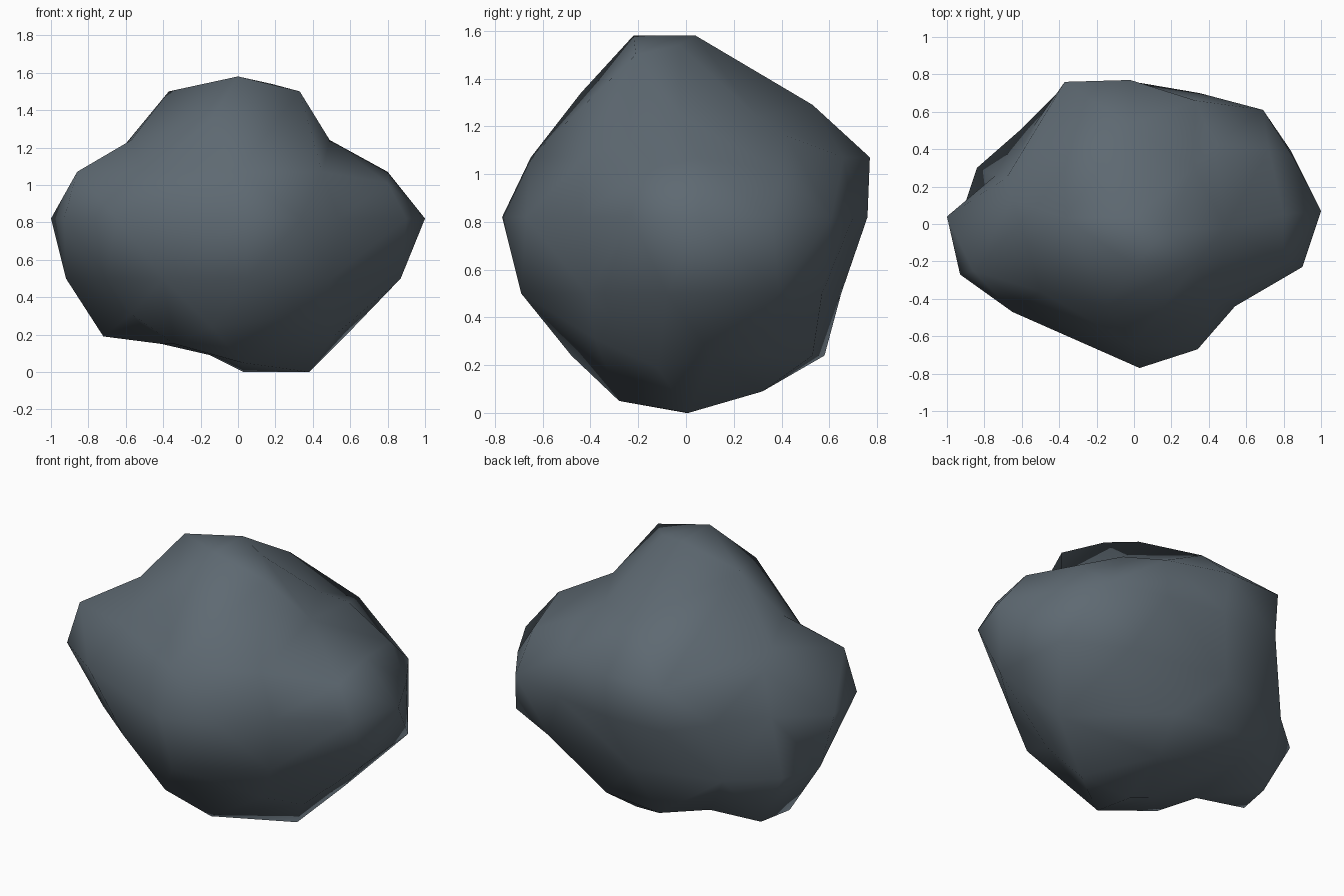
import bpy, bmesh
from mathutils import Vector

# Boulder contour rings: height -> (x, y) corner points
rings = {
    1.58: [(0, .04), (0, -.22)],
    1.54: [(.18, -.03)],
    1.50: [(-.37, .03), (.33, -.21)],
    1.34: [(-.15, -.44)],
    1.29: [(-.03, .53)],
    1.24: [(.49, -.02), (-.57, -.1), (.32, .3)],
    1.16: [(-.65, .13), (.43, .42)],
    1.07: [(.8, .05), (.33, .66), (-.02, .77), (-.37, .76),
           (-.68, .25), (-.86, -.25), (-.5, -.36), (0, -.65), (.45, -.43)],
    1.01: [(.8, -.2), (.72, .4)],
    0.82: [(1, .07), (.9, -.23), (.54, -.44), (.34, -.67), (.03, -.77),
           (-.65, -.47), (-.93, -.27), (-1, .04), (-.74, .26), (-.54, .52), (-.36, .75),
           (0, .76), (.35, .7), (.69, .61), (.85, .36)],
    0.50: [(.84, .39), (.87, -.08), (.5, -.41), (.05, -.69), (-.4, -.5), (-.7, -.26),
           (-.92, .06), (-.84, .3), (-.6, .51), (-.1, .65), (.5, .57)],
    0.31: [(.43, -.38), (-.57, -.17)],
    0.24: [(.62, .11), (.15, .53), (-.23, .58), (-.43, .39), (-.14, -.48)],
    0.19: [(-.72, .06), (-.68, .27), (.51, -.12)],
    0.15: [(-.34, -.21), (-.41, .03)],
    0.09: [(.1, .32), (-.15, -.05)],
    0.05: [(.02, -.28)],
    0.00: [(.38, .01), (.03, 0)],
}
points = [Vector((x, y, z)) for z, ring in rings.items() for x, y in ring]
centre = Vector((0, 0, .8))

# Wrap a skin round the point directions, then move each corner to its true place
bm = bmesh.new()
target = {}
for p in points:
    v = bm.verts.new((p - centre).normalized())
    target[v] = p
bmesh.ops.convex_hull(bm, input=list(bm.verts))
for v in bm.verts:
    v.co = target[v]
bmesh.ops.recalc_face_normals(bm, faces=list(bm.faces))
for f in bm.faces:
    f.smooth = True

mesh = bpy.data.meshes.new("boulder")
bm.to_mesh(mesh)
bm.free()

# Slate stone colour
stone = bpy.data.materials.new("slate grey stone")
stone.diffuse_color = (.112, .142, .168, 1)
mesh.materials.append(stone)

boulder = bpy.data.objects.new("boulder", mesh)
bpy.context.collection.objects.link(boulder)
